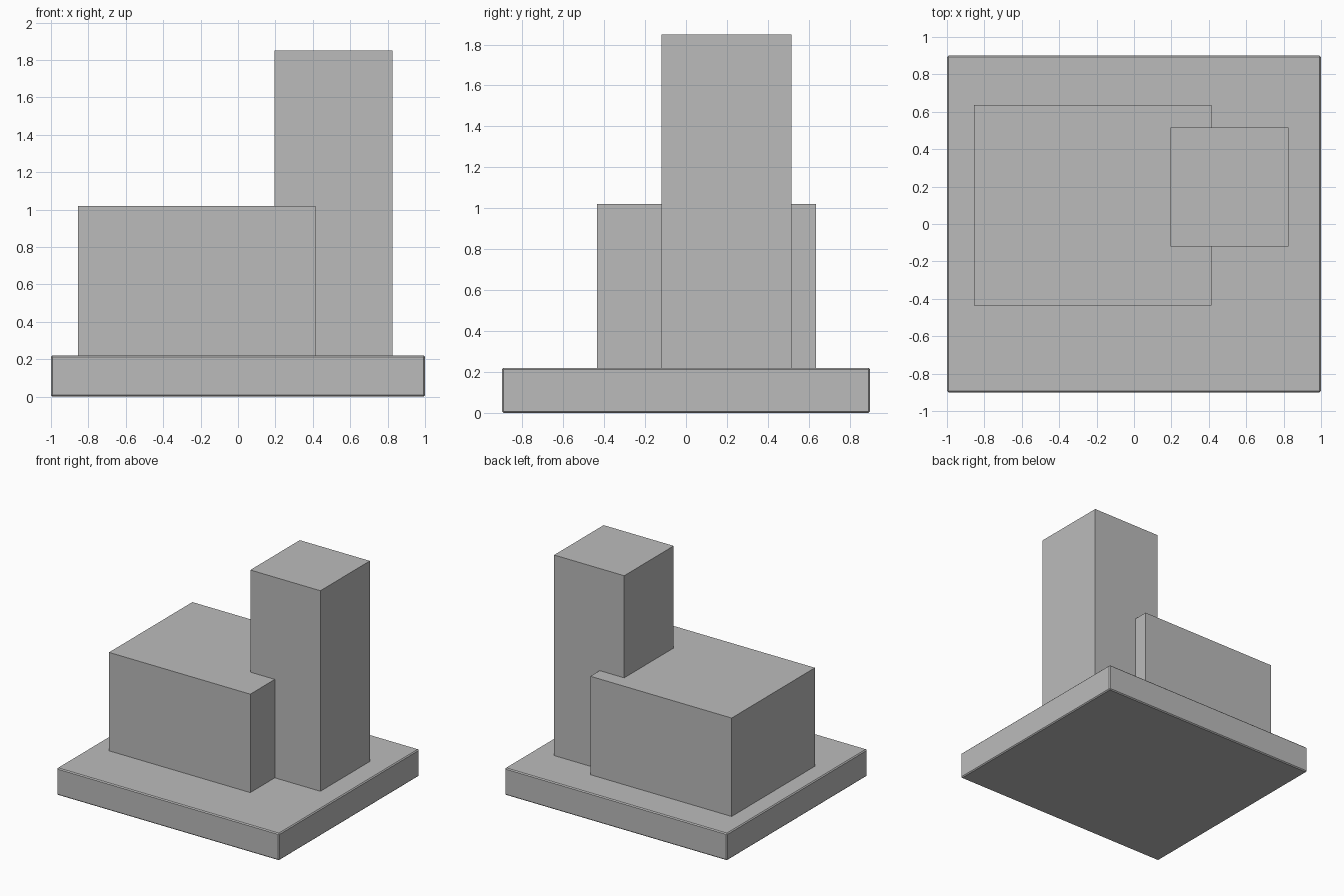
import bpy

cube = bpy.data.objects.get("Cube")
if cube:
    bpy.data.objects.remove(cube, do_unlink=True)

# One plain grey for the whole massing model
grey = bpy.data.materials.new("plain_grey")
grey.use_nodes = True
colour = (0.5, 0.5, 0.5, 1)
grey.diffuse_color = colour
grey.node_tree.nodes["Principled BSDF"].inputs["Base Color"].default_value = colour


def box(name, low, high):
    """Box between two opposite corners."""
    centre = [(a + b) / 2 for a, b in zip(low, high)]
    bpy.ops.mesh.primitive_cube_add(size=1, location=centre)
    obj = bpy.context.object
    obj.name = name
    obj.scale = [b - a for a, b in zip(low, high)]
    bpy.ops.object.transform_apply(location=False, rotation=False, scale=True)
    obj.data.materials.append(grey)
    return obj


# Ground slab with a fine chamfer
slab = box("base_slab", (-1, -0.9, 0), (1, 0.9, 0.22))
bevel = slab.modifiers.new("edge_chamfer", "BEVEL")
bevel.width = 0.008
bevel.segments = 1

# Low wide block and the tower set into its side
box("low_block", (-0.855, -0.435, 0.21), (0.415, 0.635, 1.02))
box("tower", (0.195, -0.12, 0.21), (0.825, 0.515, 1.85))
